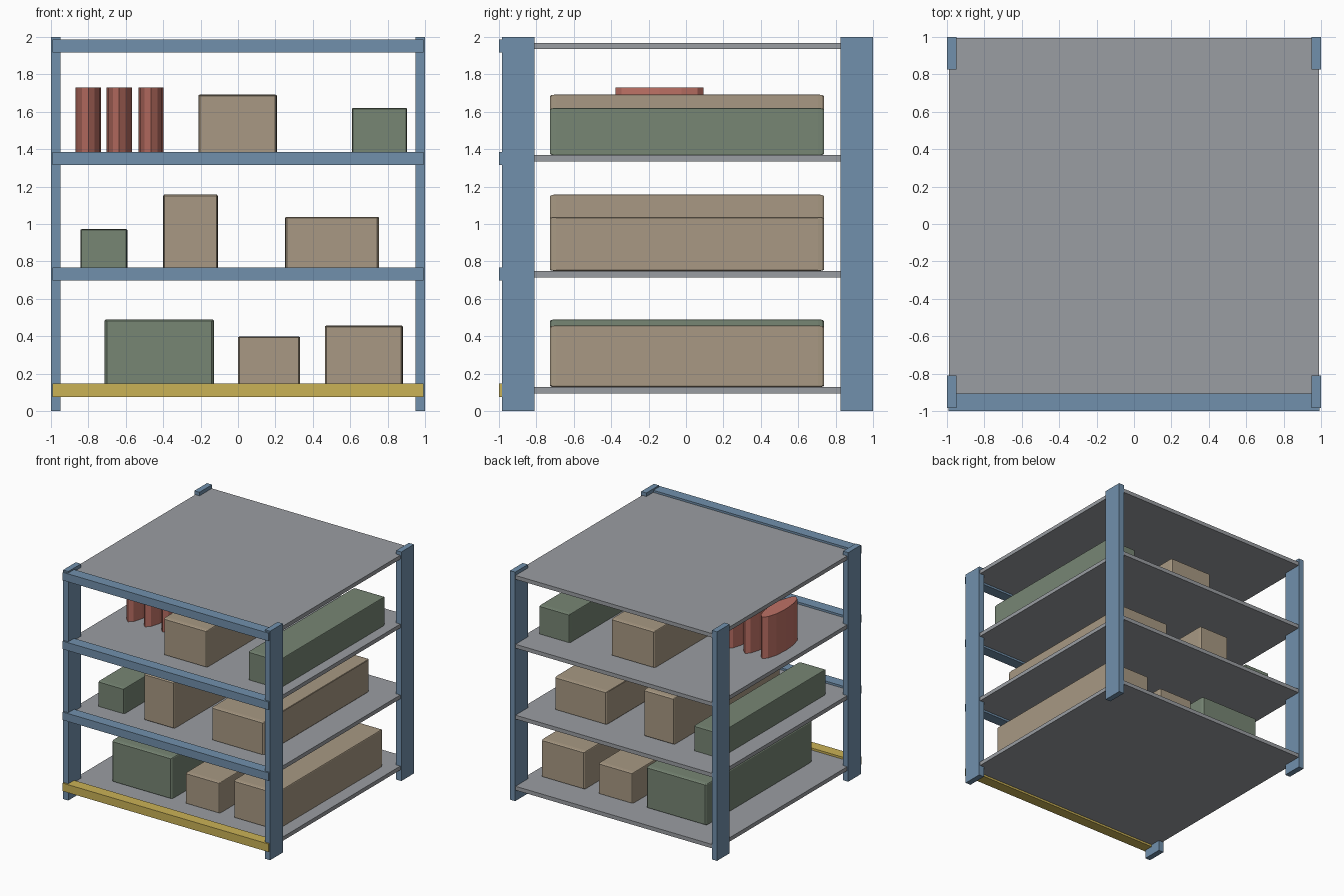
import bpy, bmesh, math
from mathutils import Matrix, Vector

if "Cube" in bpy.data.objects:
    bpy.data.objects.remove(bpy.data.objects["Cube"])


def material(name, r, g, b):
    lin = [((c / 255 + 0.055) / 1.055) ** 2.4 for c in (r, g, b)]
    m = bpy.data.materials.new(name)
    m.diffuse_color = (*lin, 1)
    m.use_nodes = True
    m.node_tree.nodes["Principled BSDF"].inputs["Base Color"].default_value = m.diffuse_color
    return m


blue = material("blue steel", 113, 144, 172)
yellow = material("yellow steel", 202, 178, 86)
grey = material("grey panel", 154, 157, 162)
tan = material("tan cardboard", 168, 153, 131)
green = material("green crate", 119, 134, 116)
red = material("red canister", 190, 113, 101)


def finish(name, bm, mat, lo, hi):
    """Scale a unit-sized mesh into the box lo..hi and link it."""
    lo, hi = Vector(lo), Vector(hi)
    size = hi - lo
    bm.transform(Matrix.Translation((lo + hi) / 2) @ Matrix.Diagonal((*size, 1)))
    me = bpy.data.meshes.new(name)
    bm.to_mesh(me)
    bm.free()
    me.materials.append(mat)
    ob = bpy.data.objects.new(name, me)
    bpy.context.collection.objects.link(ob)
    return ob


def box(name, mat, lo, hi, bevel=0):
    bm = bmesh.new()
    bmesh.ops.create_cube(bm, size=1)
    if bevel:
        bmesh.ops.bevel(bm, geom=bm.edges[:], offset=bevel, segments=2,
                        profile=0.5, affect='EDGES')
    return finish(name, bm, mat, lo, hi)


def canister(name, mat, lo, hi, sides=12):
    bm = bmesh.new()
    bmesh.ops.create_cone(bm, cap_ends=True, segments=sides, radius1=0.5,
                          radius2=0.5, depth=1)
    return finish(name, bm, mat, lo, hi)


# Four corner posts
for side, x in (("left", -0.975), ("right", 0.975)):
    for end, y0, y1 in (("front", -0.985, -0.81), ("back", 0.825, 1.0)):
        box(f"{end}_{side}_post", blue, (x - 0.025, y0, 0), (x + 0.025, y1, 2))

# Shelf panels with a front beam each; the lowest beam is yellow
levels = (0.111, 0.732, 1.351, 1.952)
for i, z in enumerate(levels):
    box(f"shelf_{i + 1}", grey, (-0.99, -0.98, z - 0.017), (0.99, 0.995, z + 0.017))
    box(f"front_beam_{i + 1}", blue if i else yellow,
        (-0.993, -1.0, z - 0.035), (0.993, -0.905, z + 0.035))

# Stored boxes: level, colour, left, right, top
goods = (
    (0, green, -0.713, -0.129, 0.49),
    (0, tan, 0.0, 0.332, 0.398),
    (0, tan, 0.464, 0.882, 0.457),
    (1, green, -0.842, -0.592, 0.972),
    (1, tan, -0.40, -0.108, 1.158),
    (1, tan, 0.252, 0.755, 1.038),
    (2, tan, -0.212, 0.208, 1.692),
    (2, green, 0.609, 0.904, 1.62),
)
for n, (lvl, mat, x0, x1, top) in enumerate(goods):
    box(f"storage_box_{n + 1}", mat, (x0, -0.727, levels[lvl] + 0.017),
        (x1, 0.737, top), bevel=0.022)

# Oval canisters on the third shelf
for n, x in enumerate((-0.80, -0.635, -0.465)):
    canister(f"canister_{n + 1}", red, (x - 0.068, -0.376, levels[2] + 0.017),
             (x + 0.068, 0.094, 1.73))
